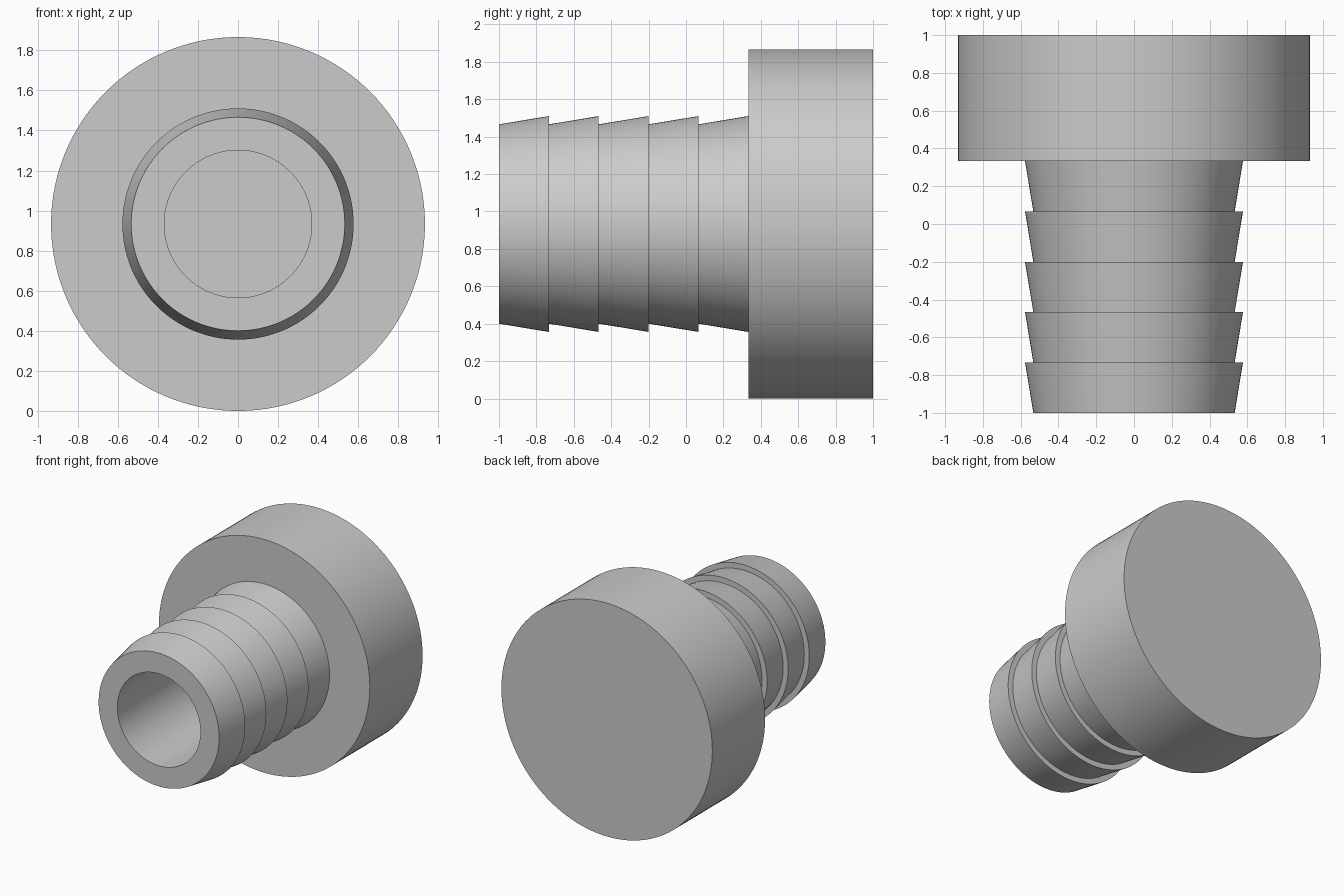
import bpy, bmesh, math
from mathutils import Matrix, Vector

cube = bpy.data.objects.get("Cube")
if cube:
    bpy.data.objects.remove(cube, do_unlink=True)

# Main dimensions
SEGMENTS = 128
HEAD_R, BORE_R = 0.933, 0.368
BARB_SMALL, BARB_LARGE = 0.533, 0.577
TIP_Y, SHOULDER_Y, BACK_Y = -1.0, 0.333, 1.0
BARBS = 5

grey = bpy.data.materials.new("plain_grey")
grey.use_nodes = True
colour = (0.6, 0.6, 0.6, 1)
grey.diffuse_color = colour
grey.node_tree.nodes["Principled BSDF"].inputs["Base Color"].default_value = colour


def lathe(name, profile):
    """Spin (radius, y) points around the horizontal y axis."""
    bm = bmesh.new()
    verts = [bm.verts.new((r, y, 0)) for r, y in profile]
    edges = [bm.edges.new(pair) for pair in zip(verts, verts[1:])]
    bmesh.ops.spin(bm, geom=verts + edges, cent=(0, 0, 0), axis=(0, 1, 0),
                   angle=math.tau, steps=SEGMENTS, use_merge=True)
    bmesh.ops.remove_doubles(bm, verts=bm.verts, dist=0.0001)
    bmesh.ops.recalc_face_normals(bm, faces=bm.faces)
    bmesh.ops.transform(bm, matrix=Matrix.Translation(Vector((0, 0, HEAD_R))),
                        verts=bm.verts)
    mesh = bpy.data.meshes.new(name)
    bm.to_mesh(mesh)
    bm.free()
    mesh.materials.append(grey)
    obj = bpy.data.objects.new(name, mesh)
    bpy.context.collection.objects.link(obj)
    bpy.ops.object.select_all(action="DESELECT")
    obj.select_set(True)
    bpy.context.view_layer.objects.active = obj
    bpy.ops.object.shade_smooth_by_angle(angle=math.radians(7))
    return obj


# Blind bore, from its floor out to the tip
profile = [(0, SHOULDER_Y), (BORE_R, SHOULDER_Y), (BORE_R, TIP_Y)]

# Row of tapered barbs along the stem
step = (SHOULDER_Y - TIP_Y) / BARBS
for i in range(BARBS):
    profile += [(BARB_SMALL, TIP_Y + i * step),
                (BARB_LARGE, TIP_Y + (i + 1) * step)]

# Wide cylindrical head with a flat back
profile += [(HEAD_R, SHOULDER_Y), (HEAD_R, BACK_Y), (0, BACK_Y)]

lathe("barbed_plug", profile)
